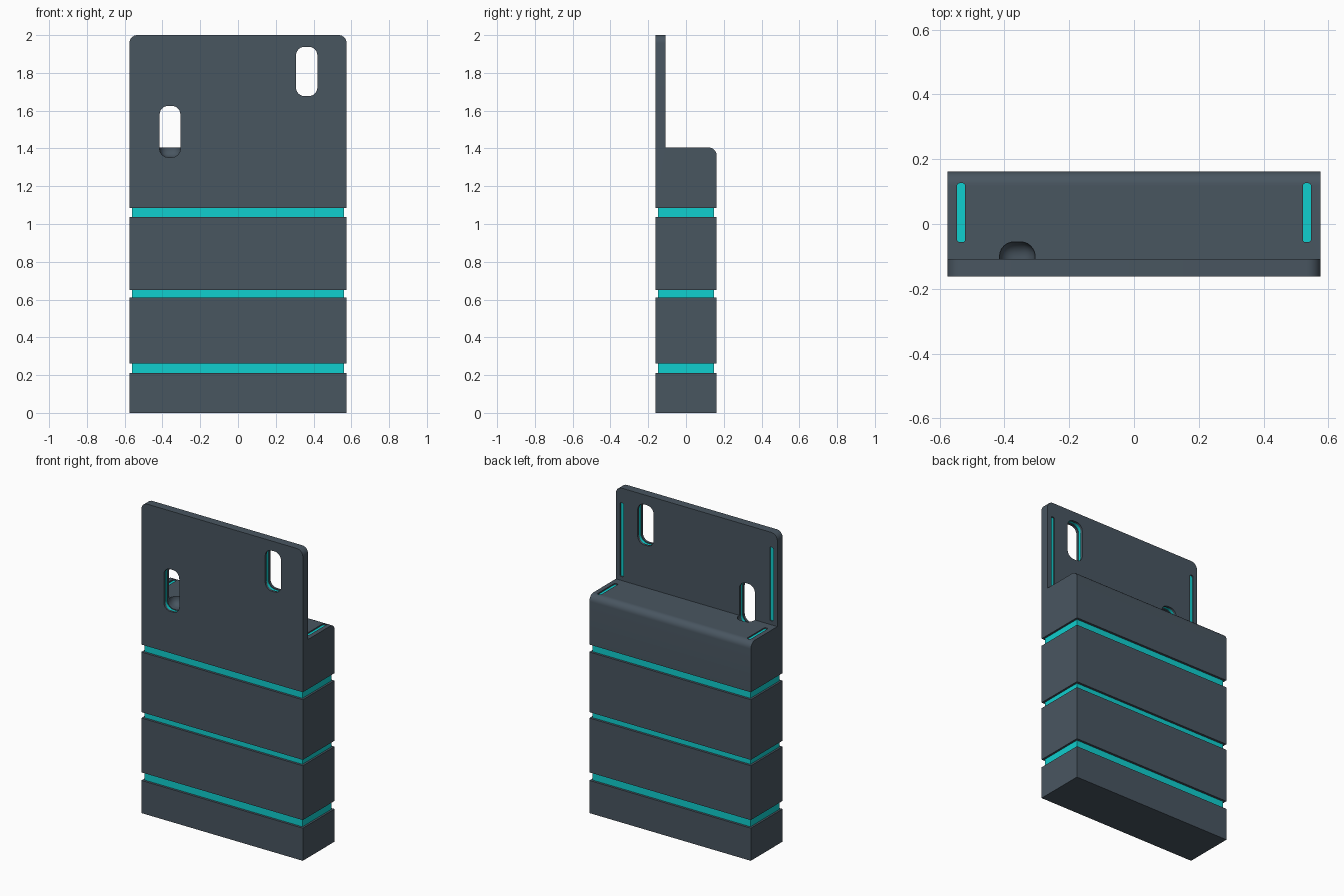
import bpy, bmesh, math
from mathutils import Vector

if "Cube" in bpy.data.objects:
    bpy.data.objects.remove(bpy.data.objects["Cube"])


def material(name, color):
    m = bpy.data.materials.new(name)
    m.diffuse_color = (*color, 1)
    m.use_nodes = True
    m.node_tree.nodes["Principled BSDF"].inputs["Base Color"].default_value = m.diffuse_color
    return m


DARK = material("dark_shell", (0.066, 0.092, 0.118))
CYAN = material("cyan_inlay", (0.005, 0.62, 0.62))


def make(name, bm, mat):
    bmesh.ops.recalc_face_normals(bm, faces=bm.faces)
    me = bpy.data.meshes.new(name)
    bm.to_mesh(me)
    bm.free()
    ob = bpy.data.objects.new(name, me)
    me.materials.append(mat)
    bpy.context.collection.objects.link(ob)
    return ob


def box(name, lo, hi, mat, radius=0, axis=None, seg=6):
    """Box from lo to hi; rounds all edges, or only those along one axis."""
    bm = bmesh.new()
    bmesh.ops.create_cube(bm, size=1)
    for v in bm.verts:
        v.co = Vector([lo[i] + (v.co[i] + 0.5) * (hi[i] - lo[i]) for i in range(3)])
    if radius:
        edges = [e for e in bm.edges if axis is None
                 or abs((e.verts[0].co - e.verts[1].co).normalized()[axis]) > 0.9]
        bmesh.ops.bevel(bm, geom=edges, offset=radius, segments=seg,
                        profile=0.5, affect='EDGES')
    return make(name, bm, mat)


def cut(target, cutter):
    mod = target.modifiers.new("cut", 'BOOLEAN')
    mod.operation, mod.solver, mod.object = 'DIFFERENCE', 'EXACT', cutter
    bpy.context.view_layer.objects.active = target
    bpy.ops.object.modifier_apply(modifier=mod.name)
    bpy.data.objects.remove(cutter)


# L-shaped body: thick block with a thin mounting plate rising at the front
W, F, B, P, SH, TOP = 0.575, -0.162, 0.162, -0.108, 1.405, 2.0
bm = bmesh.new()
profile = [(F, 0), (B, 0), (B, SH), (P, SH), (P, TOP), (F, TOP)]
face = bm.faces.new([bm.verts.new((-W, y, z)) for y, z in profile])
ext = bmesh.ops.extrude_face_region(bm, geom=[face])
bmesh.ops.translate(bm, vec=(2 * W, 0, 0),
                    verts=[g for g in ext["geom"] if isinstance(g, bmesh.types.BMVert)])
rounded = []
for e in bm.edges:
    a, b = e.verts[0].co, e.verts[1].co
    plate_corner = min(a.z, b.z) > 1.9 and abs(a.x - b.x) < 1e-4
    back_edge = min(a.y, b.y) > 0.1 and min(a.z, b.z) > 1
    if plate_corner or back_edge:
        rounded.append(e)
bmesh.ops.bevel(bm, geom=rounded, offset=0.042, segments=8, profile=0.5, affect='EDGES')
body = make("body", bm, DARK)

# three grooves around the block, with recessed bands inside
for i, (z0, z1) in enumerate([(0.21, 0.262), (0.612, 0.65), (1.037, 1.085)]):
    cut(body, box("cutter", (-1, -1, z0), (1, 1, z1), DARK))
    box(f"groove_band_{i + 1}", (-0.562, -0.147, z0 - 0.01), (0.562, 0.147, z1 + 0.01), CYAN)

# two keyhole slots, each with an inlaid ring in its wall
for i, (x0, x1, z0, z1) in enumerate([(-0.415, -0.305, 1.353, 1.625),
                                      (0.307, 0.42, 1.677, 1.938)]):
    cut(body, box("cutter", (x0, -0.4, z0), (x1, -0.055, z1), DARK, 0.045))

    def grown(name, d, y0, y1, mat):
        return box(name, (x0 - d, y0, z0 - d), (x1 + d, y1, z1 + d), mat, 0.045 + d, 1)
    cut(body, grown("cutter", 0.008, -0.147, -0.123, DARK))
    ring = grown(f"slot_ring_{i + 1}", 0.018, -0.150, -0.120, CYAN)
    cut(ring, grown("cutter", 0.005, -0.3, 0.1, CYAN))

# shallow inlaid strips on the plate back and the shoulder top
for side, s in (("left", -1), ("right", 1)):
    x0, x1 = sorted((s * 0.521, s * 0.546))
    cut(body, box("cutter", (x0, P - 0.014, 1.43), (x1, P + 0.05, 1.905), DARK, 0.008, 1, 3))
    box(f"plate_strip_{side}", (x0 - .004, P - 0.025, 1.426), (x1 + .004, P - 0.008, 1.909), CYAN)
    cut(body, box("cutter", (x0, -0.056, SH - 0.014), (x1, 0.126, SH + 0.05), DARK, 0.008, 2, 3))
    box(f"shoulder_strip_{side}", (x0 - .004, -0.06, SH - 0.03), (x1 + .004, 0.13, SH - 0.008), CYAN)

# smooth the rounded edges only
for ob in bpy.context.scene.objects:
    ob.select_set(True)
bpy.context.view_layer.objects.active = body
bpy.ops.object.shade_smooth_by_angle(angle=math.radians(30))
